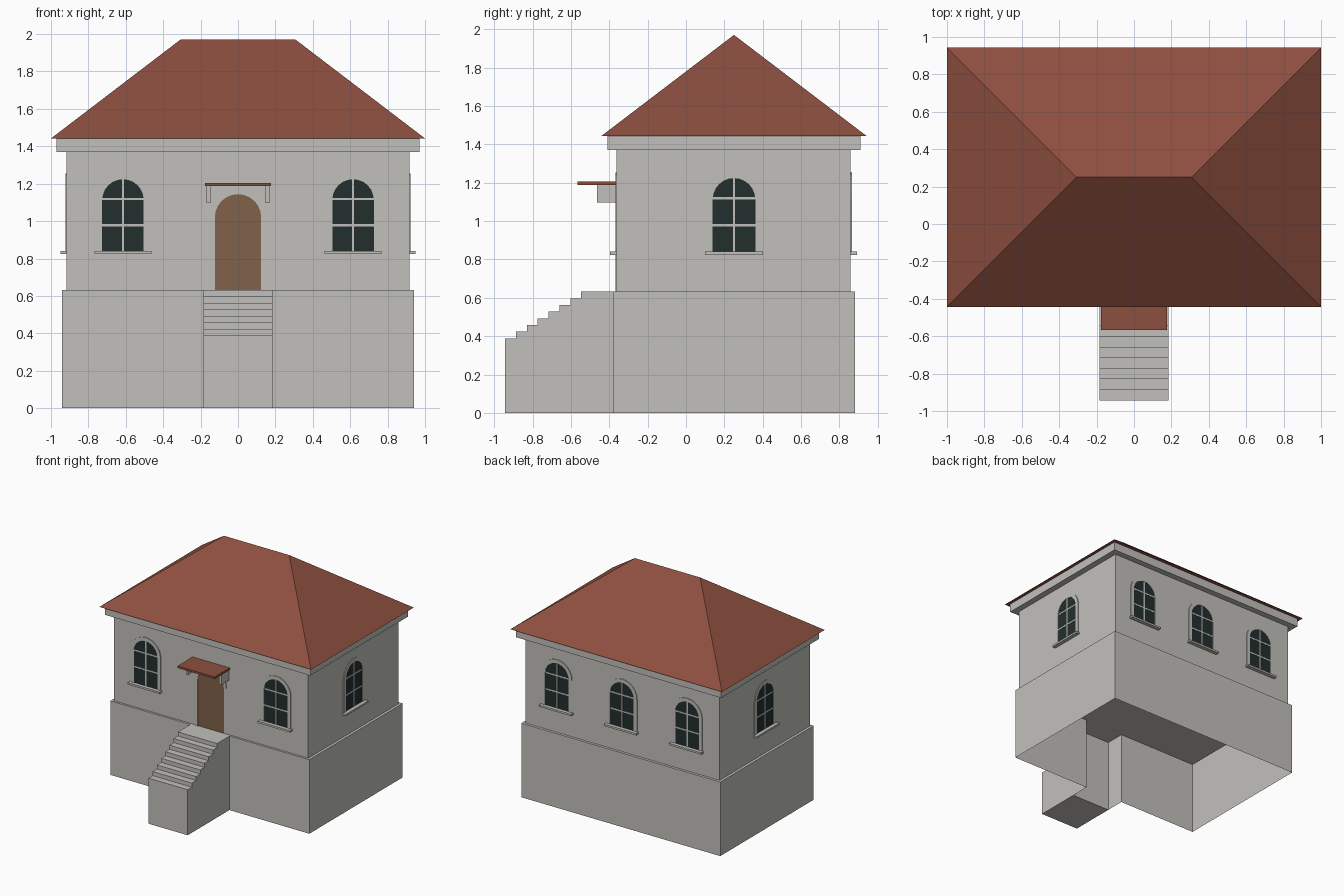
import bpy, bmesh, math
from mathutils import Matrix

if "Cube" in bpy.data.objects:
    bpy.data.objects.remove(bpy.data.objects["Cube"])


def material(name, rgb):
    m = bpy.data.materials.new(name)
    m.diffuse_color = (*rgb, 1)
    m.use_nodes = True
    m.node_tree.nodes["Principled BSDF"].inputs["Base Color"].default_value = m.diffuse_color
    return m


STONE = material("pale stone", (0.54, 0.53, 0.50))
TILE = material("red roof", (0.27, 0.078, 0.05))
GLASS = material("dark glass", (0.016, 0.028, 0.027))
WOOD = material("brown door", (0.215, 0.122, 0.067))
YC = 0.25  # middle of the house in y


def finish(name, bm, mat, matrix=Matrix()):
    bmesh.ops.recalc_face_normals(bm, faces=bm.faces)
    me = bpy.data.meshes.new(name)
    bm.to_mesh(me)
    bm.free()
    me.materials.append(mat)
    ob = bpy.data.objects.new(name, me)
    ob.matrix_world = matrix
    bpy.context.collection.objects.link(ob)
    return ob


def box(name, x0, x1, y0, y1, z0, z1, mat, matrix=Matrix()):
    bm = bmesh.new()
    bmesh.ops.create_cube(bm, size=1)
    for v in bm.verts:
        v.co = (x1 if v.co.x > 0 else x0, y1 if v.co.y > 0 else y0,
                z1 if v.co.z > 0 else z0)
    return finish(name, bm, mat, matrix)


def prism(name, pts, vec, mat, matrix=Matrix(), open_start=False):
    """Extrude a polygon along vec, optionally leaving its first face off."""
    bm = bmesh.new()
    face = bm.faces.new([bm.verts.new(p) for p in pts])
    new = bmesh.ops.extrude_face_region(bm, geom=[face], use_keep_orig=True)["geom"]
    bmesh.ops.translate(bm, vec=vec,
                        verts=[g for g in new if isinstance(g, bmesh.types.BMVert)])
    if open_start:
        bmesh.ops.delete(bm, geom=[face], context="FACES_ONLY")
    return finish(name, bm, mat, matrix)


def arch(r, z0, spring, y=0.0, n=12):
    """Round-headed outline from the lower right over to the lower left."""
    arc = [(r * math.cos(math.pi * i / n), y, spring + r * math.sin(math.pi * i / n))
           for i in range(n + 1)]
    return [(r, y, z0)] + arc + [(-r, y, z0)]


def arch_frame(name, r_in, r_out, z0, spring, depth, matrix):
    a, b = arch(r_in, z0, spring), arch(r_out, z0, spring)
    prism(name, b + a[::-1], (0, -depth, 0), STONE, matrix)


# Base with the landing, open underneath
X, Y0, Y1, LX, LY = 0.94, YC - 0.63, YC + 0.63, 0.185, -0.546
outline = [(-X, Y0), (-LX, Y0), (-LX, LY), (LX, LY), (LX, Y0), (X, Y0), (X, Y1), (-X, Y1)]
prism("base", [(x, y, 0) for x, y in outline], (0, 0, 0.632), STONE, open_start=True)

# Steps rising to the landing
profile = [(-LX, LY, 0), (-LX, -0.943, 0)]
for i in range(7):
    z = 0.389 + 0.0347 * i
    profile += [(-LX, -0.943 + 0.0567 * i, z), (-LX, -0.943 + 0.0567 * (i + 1), z)]
prism("steps", profile, (2 * LX, 0, 0), STONE)

# Walls and cornice
box("walls", -0.917, 0.917, YC - 0.612, YC + 0.608, 0.632, 1.37, STONE)
box("cornice", -0.97, 0.97, YC - 0.66, YC + 0.66, 1.37, 1.442, STONE)

# Hipped roof
bm = bmesh.new()
e = [bm.verts.new((x, YC + y, 1.442)) for x, y in
     [(-1, -0.693), (1, -0.693), (1, 0.693), (-1, 0.693)]]
l, r = [bm.verts.new((x, YC, 1.97)) for x in (-0.308, 0.308)]
for f in [(e[0], e[1], r, l), (e[1], e[2], r), (e[2], e[3], l, r), (e[3], e[0], l), e[::-1]]:
    bm.faces.new(f)
finish("roof", bm, TILE)


# Arched windows, built facing -y and turned onto each wall
def window(tag, x, y, turn):
    m = Matrix.Translation((x, y, 0)) @ Matrix.Rotation(math.radians(turn), 4, "Z")
    prism("window_glass_" + tag, arch(0.111, 0.838, 1.113), (0, -0.002, 0), GLASS, m)
    arch_frame("window_frame_" + tag, 0.111, 0.141, 0.838, 1.113, 0.006, m)
    box("window_sill_" + tag, -0.152, 0.152, -0.033, 0, 0.824, 0.84, STONE, m)
    box("window_upright_" + tag, -0.006, 0.006, -0.004, 0, 0.838, 1.224, STONE, m)
    for i, z in enumerate((0.978, 1.118)):
        box(f"window_bar_{tag}_{i}", -0.111, 0.111, -0.004, 0, z - 0.006, z + 0.006, STONE, m)


FRONT, BACK = YC - 0.612, YC + 0.608
for side, s in (("left", -1), ("right", 1)):
    window("front_" + side, s * 0.615, FRONT, 0)
    window("back_" + side, s * 0.615, BACK, 180)
    window("side_" + side, s * 0.917, YC, s * 90)
    # Bracket under the door canopy
    a, b = sorted((s * 0.146, s * 0.168))
    box("canopy_bracket_" + side, a, b, -0.465, FRONT, 1.097, 1.188, STONE)
window("back_middle", 0, BACK, 180)

# Front door with its frame and canopy
door = Matrix.Translation((0, FRONT, 0))
prism("door", arch(0.124, 0.632, 1.02), (0, -0.002, 0), WOOD, door)
arch_frame("door_frame", 0.124, 0.147, 0.632, 1.02, 0.006, door)
box("door_canopy", -0.176, 0.176, -0.566, FRONT, 1.188, 1.205, TILE)
